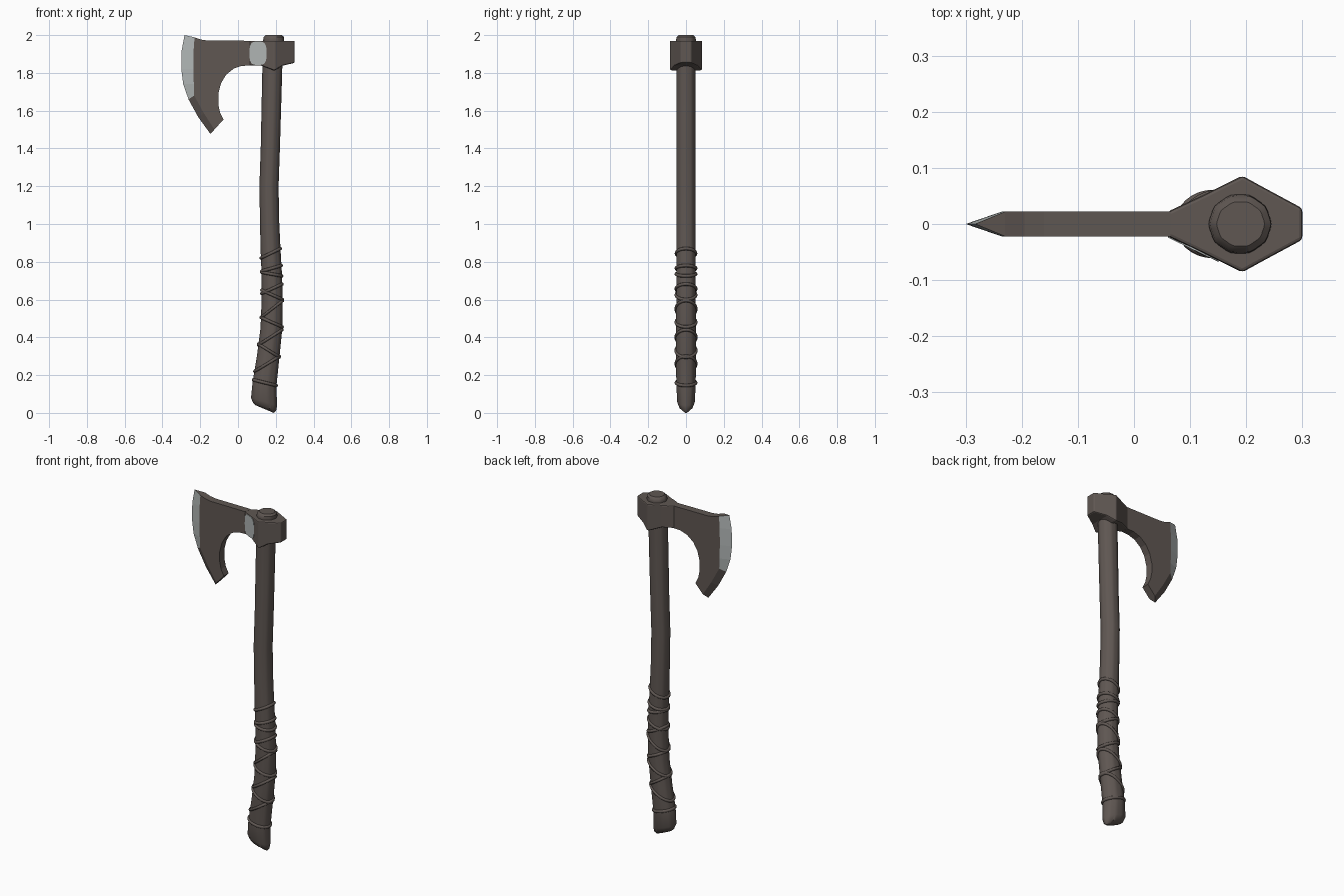
import bpy, bmesh, math

if "Cube" in bpy.data.objects:
    bpy.data.objects.remove(bpy.data.objects["Cube"])


def material(name, rgb):
    m = bpy.data.materials.new(name)
    m.use_nodes = True
    color = (*rgb, 1.0)
    m.diffuse_color = color
    m.node_tree.nodes["Principled BSDF"].inputs["Base Color"].default_value = color
    return m


brown = material("dark brown", (0.115, 0.095, 0.085))
steel = material("bare steel", (0.44, 0.47, 0.465))


def finish(name, bm, mats, angle=None):
    bmesh.ops.recalc_face_normals(bm, faces=bm.faces)
    mesh = bpy.data.meshes.new(name)
    bm.to_mesh(mesh)
    bm.free()
    for m in mats:
        mesh.materials.append(m)
    ob = bpy.data.objects.new(name, mesh)
    bpy.context.collection.objects.link(ob)
    if angle:
        bpy.ops.object.select_all(action='DESELECT')
        ob.select_set(True)
        bpy.context.view_layer.objects.active = ob
        bpy.ops.object.shade_smooth_by_angle(angle=math.radians(angle))
    return ob


def loft(bm, rings, closed=False):
    """Skin a list of point loops; cap the ends unless closed."""
    vs = [[bm.verts.new(p) for p in ring] for ring in rings]
    n = len(vs[0])
    for a, b in zip(vs, vs[1:] + (vs[:1] if closed else [])):
        for i in range(n):
            j = (i + 1) % n
            bm.faces.new((a[i], a[j], b[j], b[i]))
    if not closed:
        bm.faces.new(vs[0])
        bm.faces.new(vs[-1])


# Handle stations: height, centre x, radius x, radius y, tilt
STATIONS = [
    (0.02, 0.142, 0.048, 0.016, 0.02), (0.032, 0.141, 0.060, 0.036, 0.02),
    (0.06, 0.138, 0.068, 0.047, 0.02), (0.15, 0.140, 0.062, 0.052, 0.012),
    (0.3, 0.160, 0.059, 0.053, 0), (0.45, 0.177, 0.057, 0.053, 0),
    (0.6, 0.181, 0.055, 0.052, 0), (0.75, 0.178, 0.053, 0.052, 0),
    (0.87, 0.172, 0.052, 0.051, 0), (1.02, 0.167, 0.050, 0.050, 0),
    (1.2, 0.164, 0.050, 0.050, 0), (1.4, 0.171, 0.050, 0.050, 0),
    (1.6, 0.176, 0.051, 0.050, 0), (1.84, 0.182, 0.052, 0.050, 0),
    (1.975, 0.189, 0.055, 0.053, 0), (1.99, 0.190, 0.053, 0.051, 0),
    (2.0, 0.190, 0.042, 0.040, 0),
]
SIDES = 40


def handle_ring(z, cx, rx, ry, tilt):
    pts = []
    for i in range(SIDES):
        t = math.tau * i / SIDES
        k = 1 + 0.015 * math.cos(10 * t)
        pts.append((cx + k * rx * math.cos(t), k * ry * math.sin(t), z - tilt * math.cos(t)))
    return pts


bm = bmesh.new()
loft(bm, [handle_ring(*s) for s in STATIONS])
finish("handle", bm, [brown], 40)


def section(z):
    """Interpolated centre and radii of the handle."""
    for a, b in zip(STATIONS, STATIONS[1:]):
        if a[0] <= z <= b[0]:
            f = (z - a[0]) / (b[0] - a[0])
            return [a[k] + f * (b[k] - a[k]) for k in (1, 2, 3)]


# Grip cords: mean height, rise from -x to +x on the front half
CORDS = [(0.845, 0.05), (0.765, 0.03), (0.735, -0.02), (0.657, 0.05),
         (0.625, -0.05), (0.55, 0.09), (0.48, -0.05), (0.40, 0.08),
         (0.33, -0.07), (0.26, 0.08), (0.16, -0.03)]
for n, (z0, rise) in enumerate(CORDS):
    rings = []
    for i in range(32):
        t = math.tau * i / 32
        z = z0 + rise / 2 * math.cos(t)
        cx, rx, ry = section(z)
        ring = []
        for j in range(8):
            a = math.tau * j / 8
            out = 0.001 + 0.008 * math.cos(a)
            ring.append((cx + (rx + out) * math.cos(t), (ry + out) * math.sin(t),
                         z + 0.009 * math.sin(a)))
        rings.append(ring)
    bm = bmesh.new()
    loft(bm, rings, closed=True)
    finish(f"grip_cord_{n + 1}", bm, [brown], 60)

# Blade: flat cheeks with a wedge along the cutting edge
THICK = 0.022
EDGE = [(-0.283, 2.0), (-0.298, 1.92), (-0.30, 1.82), (-0.29, 1.74),
        (-0.262, 1.66), (-0.21, 1.565), (-0.146, 1.477)]
SHOULDER = [(-0.23, 1.988), (-0.235, 1.92), (-0.236, 1.82), (-0.234, 1.74),
            (-0.232, 1.68), (-0.18, 1.585), (-0.125, 1.5)]
BODY = [(-0.077, 1.553), (-0.095, 1.59), (-0.104, 1.632), (-0.104, 1.69),
        (-0.09, 1.745), (-0.063, 1.79), (-0.022, 1.823), (0.02, 1.837),
        (0.065, 1.839), (0.065, 1.97), (-0.16, 1.971), (-0.195, 1.976)]
bm = bmesh.new()
tip = [bm.verts.new((x, 0, z)) for x, z in EDGE]
cheeks = []
for s in (-1, 1):
    loop = [bm.verts.new((x, s * THICK, z)) for x, z in SHOULDER + BODY]
    bm.faces.new(loop)
    for i in range(len(tip) - 1):
        f = bm.faces.new((tip[i], tip[i + 1], loop[i + 1], loop[i]))
        f.material_index = 1 if i < 4 else 0
    cheeks.append(loop)
front, back = cheeks
last = len(SHOULDER) - 1
for i in range(last, len(front)):
    j = (i + 1) % len(front)
    bm.faces.new((front[i], front[j], back[j], back[i]))
bm.faces.new((tip[0], front[0], back[0]))
bm.faces.new((tip[-1], front[last], back[last]))
finish("blade", bm, [brown, steel])

# Eye block around the handle: x, half width, bottom height
EYE = [(0.06, 0.022, 1.839), (0.125, 0.0525, 1.838), (0.193, 0.086, 1.812),
       (0.235, 0.063, 1.838), (0.30, 0.028, 1.853)]
TOP = 1.97
bm = bmesh.new()
loft(bm, [[(x, -w, b), (x, w, b), (x, w, TOP), (x, -w, TOP)] for x, w, b in EYE])
eye = finish("eye_block", bm, [brown])
bevel = eye.modifiers.new("soft_edges", 'BEVEL')
bevel.width = 0.006
bevel.segments = 2
bevel.limit_method = 'ANGLE'

# Bare steel patch lying on the front slope of the eye
bm = bmesh.new()
slope = (0.086 - 0.022) / (0.193 - 0.06)
outer, inner = [], []
for i in range(24):
    t = math.tau * i / 24
    c, s = math.cos(t), math.sin(t)
    x = 0.106 + 0.045 * math.copysign(abs(c) ** 0.6, c)
    z = 1.904 + 0.062 * math.copysign(abs(s) ** 0.6, s)
    y = -(0.022 + slope * (x - 0.06))
    outer.append((x, y - 0.002, z))
    inner.append((x, y + 0.002, z))
loft(bm, [outer, inner])
finish("steel_patch", bm, [steel])
